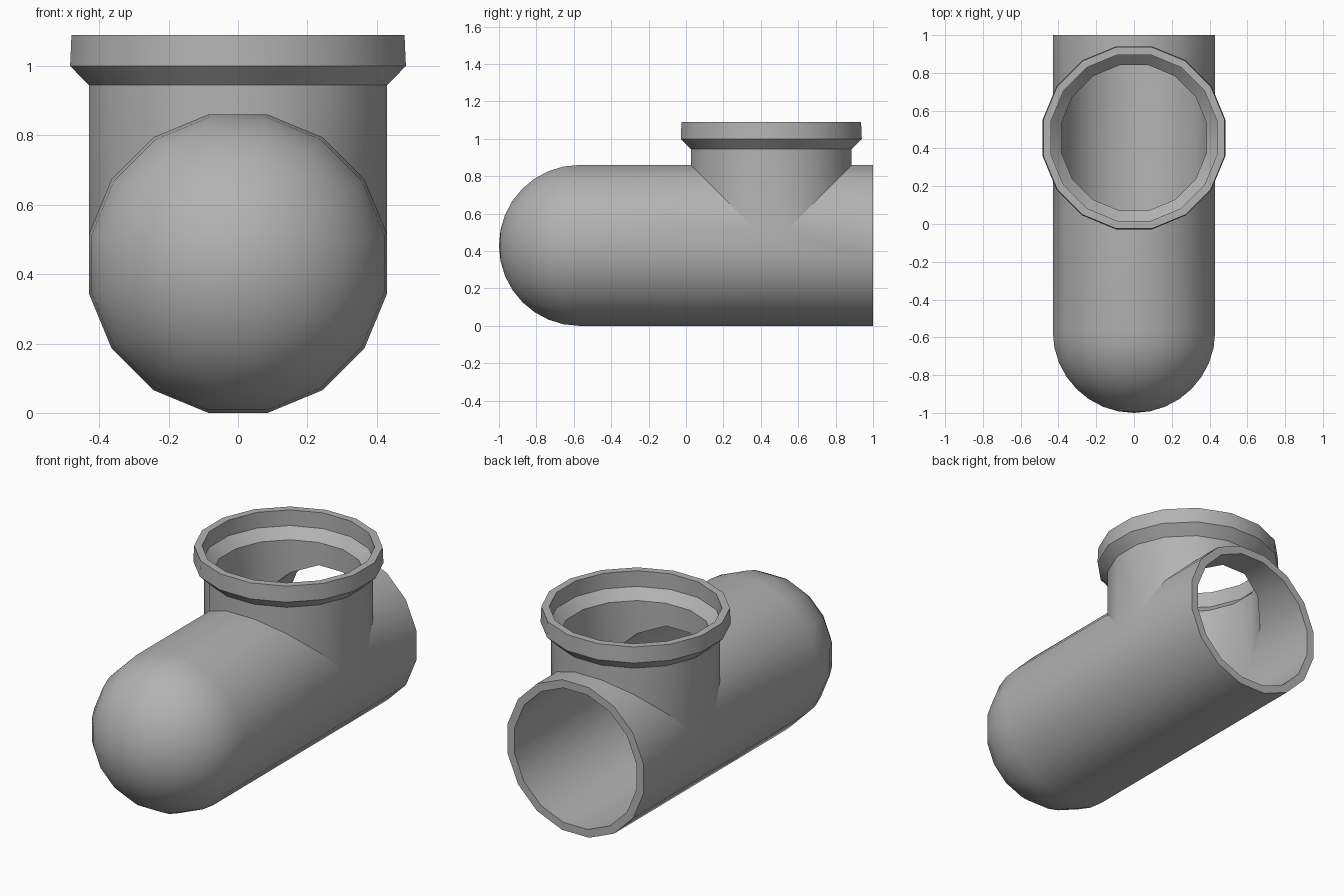
import bpy, bmesh
from math import pi, cos, sin
from mathutils import Matrix

SIDES = 16
RADIUS, BORE = 0.43, 0.385      # outer and inner pipe radius (to the flats)
DOME_Y = -0.57                  # centre of the rounded end
BRANCH_Y = 0.456

if "Cube" in bpy.data.objects:
    bpy.data.objects.remove(bpy.data.objects["Cube"])

grey = bpy.data.materials.new("plain grey")
grey.use_nodes = True
color = (0.45, 0.45, 0.45, 1)
grey.diffuse_color = color
grey.node_tree.nodes["Principled BSDF"].inputs["Base Color"].default_value = color


def lathe(name, profile, matrix):
    """Closed solid turned from (radius, height) points, flats on the axes."""
    bm = bmesh.new()
    rings = []
    for radius, height in profile:
        if radius == 0:
            rings.append([bm.verts.new((0, 0, height))] * SIDES)
            continue
        r = radius / cos(pi / SIDES)
        angles = [(i + 0.5) * 2 * pi / SIDES for i in range(SIDES)]
        rings.append([bm.verts.new((r * cos(a), r * sin(a), height)) for a in angles])
    for low, high in zip(rings, rings[1:]):
        for i in range(SIDES):
            j = (i + 1) % SIDES
            bm.faces.new(dict.fromkeys((low[i], low[j], high[j], high[i])))
    for ring in (rings[0], rings[-1]):
        if ring[0] is not ring[1]:
            bm.faces.new(ring)
    bmesh.ops.recalc_face_normals(bm, faces=bm.faces)
    mesh = bpy.data.meshes.new(name)
    bm.to_mesh(mesh)
    bm.free()
    mesh.transform(matrix)
    mesh.materials.append(grey)
    obj = bpy.data.objects.new(name, mesh)
    bpy.context.collection.objects.link(obj)
    return obj


def domed(radius, end):
    """Profile of a rod with a hemispherical start."""
    steps = 8
    arc = [(radius * sin(k * pi / 2 / steps), DOME_Y - radius * cos(k * pi / 2 / steps))
           for k in range(1, steps + 1)]
    return [(0, DOME_Y - radius)] + arc + [(radius, end)]


def combine(target, tool, operation):
    mod = target.modifiers.new(operation.title(), "BOOLEAN")
    mod.operation, mod.solver, mod.object = operation, "EXACT", tool
    bpy.context.view_layer.objects.active = target
    bpy.ops.object.modifier_apply(modifier=mod.name)
    bpy.data.objects.remove(tool)


along_y = Matrix.Translation((0, 0, RADIUS)) @ Matrix.Rotation(-pi / 2, 4, "X")
upright = Matrix.Translation((0, BRANCH_Y, 0))

# Domed main pipe and upright branch with a flared socket
pipe = lathe("pipe_tee", domed(RADIUS, 1), along_y)
branch = lathe("branch", [(RADIUS, RADIUS), (RADIUS, 0.945), (0.484, 1.0),
                          (0.48, 1.09)], upright)
combine(pipe, branch, "UNION")

# Hollow out both pipes, leaving an even wall
pipe_bore = lathe("pipe_bore", domed(BORE, 1.1), along_y)
combine(pipe, pipe_bore, "DIFFERENCE")
branch_bore = lathe("branch_bore", [(BORE, RADIUS), (BORE, 0.945), (0.44, 1.0),
                                    (0.44, 1.2)], upright)
combine(pipe, branch_bore, "DIFFERENCE")

# Smooth walls with sharp rims and joints
bpy.ops.object.select_all(action="DESELECT")
pipe.select_set(True)
bpy.context.view_layer.objects.active = pipe
bpy.ops.object.shade_smooth_by_angle(angle=pi / 6)
